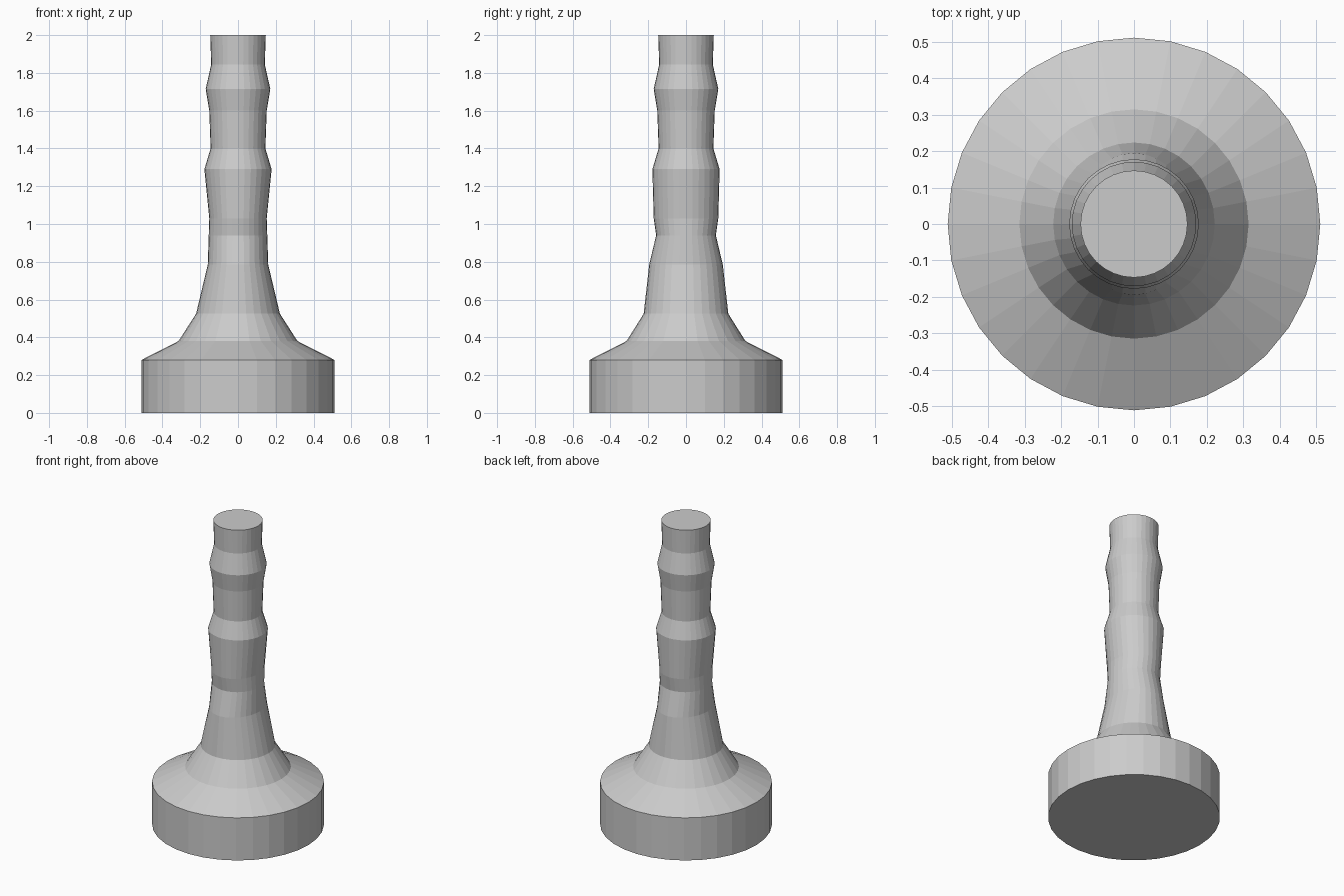
import bpy, bmesh
from math import cos, sin, tau

if "Cube" in bpy.data.objects:
    bpy.data.objects.remove(bpy.data.objects["Cube"])

SIDES = 32


def lofted(name, rings):
    """Closed solid through elliptical rings given as (z, x radius, y radius)."""
    bm = bmesh.new()
    loops = [[bm.verts.new((rx * cos(tau * i / SIDES), ry * sin(tau * i / SIDES), z))
              for i in range(SIDES)] for z, rx, ry in rings]
    for low, high in zip(loops, loops[1:]):
        for i in range(SIDES):
            j = (i + 1) % SIDES
            bm.faces.new((low[i], low[j], high[j], high[i]))
    bm.faces.new(loops[0][::-1])
    bm.faces.new(loops[-1])
    mesh = bpy.data.meshes.new(name)
    bm.to_mesh(mesh)
    bm.free()
    obj = bpy.data.objects.new(name, mesh)
    bpy.context.collection.objects.link(obj)
    return obj


# Round foot flaring up into a slim, ridged stem
lofted("turned_pedestal", [
    (0.0, 0.512, 0.512),
    (0.28, 0.512, 0.512),
    (0.38, 0.315, 0.315),
    (0.525, 0.222, 0.224),
    (0.785, 0.160, 0.195),   # stem is slightly oval here
    (0.94, 0.155, 0.158),
    (1.03, 0.152, 0.171),
    (1.29, 0.178, 0.178),
    (1.40, 0.145, 0.145),
    (1.60, 0.152, 0.152),
    (1.715, 0.171, 0.171),
    (1.845, 0.142, 0.142),
    (2.0, 0.147, 0.147),
])
